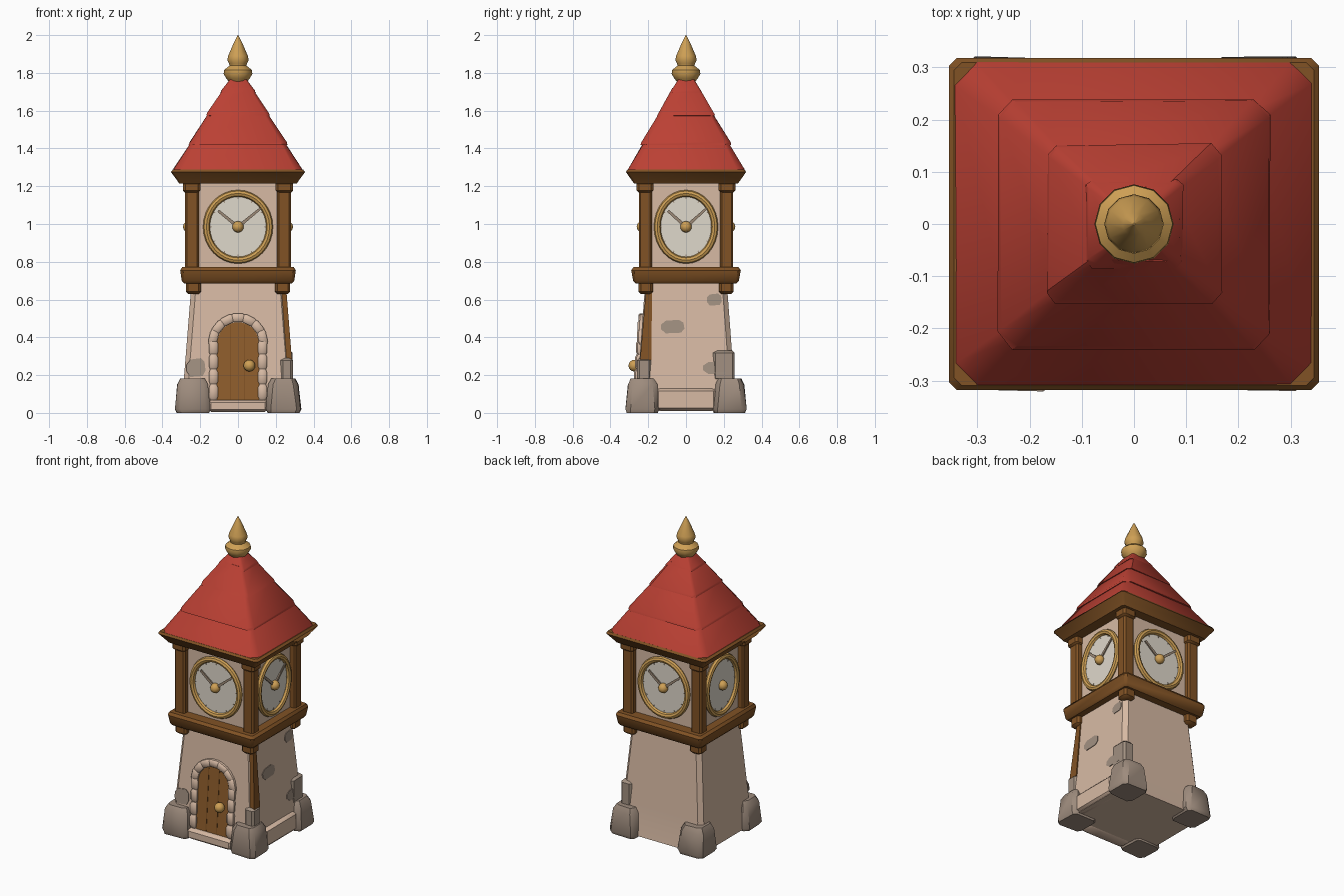
import bpy, bmesh, math, random
from mathutils import Matrix, Vector

if "Cube" in bpy.data.objects:
    bpy.data.objects.remove(bpy.data.objects["Cube"])

random.seed(4)


def mat(name, r, g, b):
    m = bpy.data.materials.new(name)
    m.diffuse_color = (r, g, b, 1)
    m.use_nodes = True
    m.node_tree.nodes["Principled BSDF"].inputs["Base Color"].default_value = m.diffuse_color
    return m


RED = mat("roof red", 0.50, 0.052, 0.034)
WOOD = mat("timber brown", 0.22, 0.085, 0.018)
DOOR = mat("door brown", 0.27, 0.11, 0.025)
PLASTER = mat("plaster cream", 0.68, 0.49, 0.37)
STONE = mat("corner stone", 0.34, 0.26, 0.205)
PATCH = mat("worn stone", 0.36, 0.28, 0.22)
GOLD = mat("gold", 0.62, 0.35, 0.09)
WHITE = mat("dial white", 0.74, 0.69, 0.60)
HAND = mat("hand taupe", 0.33, 0.25, 0.18)


def finish(name, bm, material, matrix=None):
    if matrix:
        bm.transform(matrix)
    bmesh.ops.recalc_face_normals(bm, faces=bm.faces)
    me = bpy.data.meshes.new(name)
    bm.to_mesh(me)
    bm.free()
    me.materials.append(material)
    ob = bpy.data.objects.new(name, me)
    bpy.context.collection.objects.link(ob)
    return ob


def skin(bm, rings):
    """Bridge equal-length vertex rings and cap both ends."""
    vs = [[bm.verts.new(p) for p in r] for r in rings]
    n = len(vs[0])
    for a, b in zip(vs, vs[1:]):
        for i in range(n):
            j = (i + 1) % n
            bm.faces.new((a[i], a[j], b[j], b[i]))
    bm.faces.new(vs[0][::-1])
    bm.faces.new(vs[-1])


def loft(name, material, sections, cx=0, cy=0, matrix=None, jitter=0):
    """Stack of chamfered rectangles: (z, half x, half y, chamfer)."""
    bm = bmesh.new()
    rings = []
    for z, a, b, c in sections:
        pts = [(a, c - b), (a, b - c), (a - c, b), (c - a, b),
               (-a, b - c), (-a, c - b), (c - a, -b), (a - c, -b)]
        rings.append([(cx + x + random.uniform(-jitter, jitter),
                       cy + y + random.uniform(-jitter, jitter), z) for x, y in pts])
    skin(bm, rings)
    return finish(name, bm, material, matrix)


def block(name, material, cx, cy, z0, z1, a, b, c=0.012, jitter=0):
    return loft(name, material, [(z0, a - c, b - c, c), (z0 + c, a, b, c),
                (z1 - c, a, b, c), (z1, a - c, b - c, c)], cx, cy, jitter=jitter)


def prism(name, material, pts, fy, depth, matrix=None):
    """Outline in x, z with its front at y = fy(z), extruded towards +y."""
    bm = bmesh.new()
    skin(bm, [[(x, fy(z), z) for x, z in pts], [(x, fy(z) + depth, z) for x, z in pts]])
    return finish(name, bm, material, matrix)


def front_y(z):
    return -0.267 + 0.074 * z


def right_y(z):      # right wall, before turning a quarter
    return -0.301 + 0.08 * z


TURN = [Matrix.Rotation(math.radians(a), 4, 'Z') for a in (0, 90, 180, 270)]
CORNERS = [(sx, sy) for sx in (-1, 1) for sy in (-1, 1)]

# Tapered lower tower and clock chamber
loft("tower_body", PLASTER, [(0.01, .298, .272, .03), (.1, .292, .26, .03),
     (.2, .285, .252, .025), (.45, .265, .234, .025), (.7, .245, .215, .025)])
loft("clock_chamber", PLASTER, [(.7, .245, .215, .01), (1.24, .245, .215, .01)])

# Timber belt and eaves
loft("belt_beam", WOOD, [(.685, .285, .265, .01), (.70, .298, .28, .015),
     (.755, .306, .29, .015), (.772, .295, .278, .01)])
loft("eaves_beam", WOOD, [(1.215, .312, .275, .01), (1.235, .325, .29, .015),
     (1.275, .355, .318, .015), (1.288, .345, .31, .015)])

# Corner posts, caps, brackets and foundation stones
for sx, sy in CORNERS:
    block("post", WOOD, sx * .243, sy * .215, .76, 1.22, .037, .035, .01)
    block("post_cap", WOOD, sx * .245, sy * .217, 1.165, 1.225, .046, .044)
    block("bracket", WOOD, sx * .236, sy * .213, .63, .70, .04, .038)
    loft("corner_stone", STONE, [(0, .083, .08, .02), (.02, .093, .09, .025),
         (.15, .08, .076, .025), (.183, .062, .06, .02)], sx * .24, sy * .23, jitter=.004)

# Tiled roof tiers, each with a small overhanging lip
for z0, a0, b0, z1, a1, b1 in [(1.275, .345, .312, 1.45, .235, .212),
                               (1.415, .262, .24, 1.60, .145, .132),
                               (1.57, .168, .152, 1.72, .073, .07),
                               (1.69, .092, .084, 1.775, .035, .035)]:
    c = a0 * .12
    loft("roof_tier", RED, [(z0, a0 - .02, b0 - .02, c), (z0 + .004, a0, b0, c),
         (z0 + .018, a0 - .006, b0 - .006, c), (z1, a1, b1, c * .5)], jitter=.003)

# Turned finial
bm = bmesh.new()
skin(bm, [[(r * math.cos(k * math.tau / 12), r * math.sin(k * math.tau / 12), z)
           for k in range(12)] for r, z in
          [(.045, 1.75), (.062, 1.77), (.076, 1.795), (.074, 1.815), (.045, 1.838),
           (.048, 1.85), (.057, 1.868), (.052, 1.89), (.022, 1.96), (.002, 2.0)]])
finish("finial", bm, GOLD)


# Clock on each side: dial, ring, ticks, hands and hub
def clock(turn, wall, rx, hands):
    rz, cz, n = .177, .985, 32
    circle = [(math.cos(k * math.tau / n), math.sin(k * math.tau / n)) for k in range(n)]
    prism("clock_dial", WHITE, [(rx * x, cz + rz * y) for x, y in circle],
          lambda z: -wall - .007, .012, turn)
    bm = bmesh.new()
    loops = []
    for x, y in circle:
        loops.append([bm.verts.new(((rx + .018 * math.cos(t)) * x, -wall - .008 - .018 * math.sin(t),
                      cz + (rz + .018 * math.cos(t)) * y))
                      for t in (q * math.tau / 8 for q in range(8))])
    for i in range(n):
        for q in range(8):
            a, b, r = loops[i], loops[(i + 1) % n], (q + 1) % 8
            bm.faces.new((a[q], b[q], b[r], a[r]))
    finish("clock_ring", bm, GOLD, turn)

    def bar(name, x0, z0, x1, z1, w0, w1, out):
        d = Vector((x1 - x0, z1 - z0)).normalized()
        px, pz = -d.y, d.x
        prism(name, HAND, [(x0 + px * w0, cz + z0 + pz * w0), (x1 + px * w1, cz + z1 + pz * w1),
              (x1 - px * w1, cz + z1 - pz * w1), (x0 - px * w0, cz + z0 - pz * w0)],
              lambda z: -wall - out, .007, turn)
    for k in range(12):
        s, c = math.sin(k * math.tau / 12), math.cos(k * math.tau / 12)
        bar("clock_tick", .83 * rx * s, .83 * rz * c, .93 * rx * s, .93 * rz * c, .002, .004, .009)
    if hands:
        bar("hour_hand", 0, 0, -.105 * rx / .167, .085, .009, .007, .017)
        bar("minute_hand", 0, 0, .12 * rx / .167, .098, .009, .006, .019)
    bm = bmesh.new()
    bmesh.ops.create_uvsphere(bm, u_segments=12, v_segments=8, radius=.03)
    finish("clock_hub", bm, GOLD, turn @ Matrix.Translation((0, -wall - .016, cz)))


for i, t in enumerate(TURN):
    clock(t, (.215, .245)[i % 2], (.167, .152)[i % 2], i != 3)

# Arched door with plank grooves and knob
arch = [(.11 * math.cos(k * math.pi / 12), .37 + .11 * math.sin(k * math.pi / 12)) for k in range(13)]
prism("door", DOOR, [(-.11, .06), (.11, .06)] + arch, lambda z: front_y(z) - .006, .03)
for x in (-.04, .035):
    prism("door_groove", WOOD, [(x - .003, .07), (x + .003, .07), (x + .003, .465), (x - .003, .465)],
          lambda z: front_y(z) - .008, .008)
bm = bmesh.new()
bmesh.ops.create_uvsphere(bm, u_segments=12, v_segments=8, radius=.031)
finish("door_knob", bm, GOLD, Matrix.Translation((.06, front_y(.25) - .025, .25)))

# Stone surround: blocks up both sides and around the arch
spots = [(s * .13, z, 0) for s in (-1, 1) for z in (.11, .19, .27, .345)]
spots += [(.133 * math.cos(a), .37 + .133 * math.sin(a), a)
          for a in (math.pi * (k + .5) / 7 for k in range(7))]
for x, z, a in spots:
    m = Matrix.Translation((x, front_y(z) + .002, z)) @ Matrix.Rotation(-a, 4, 'Y')
    h = .041 + random.uniform(-.002, .002)
    loft("arch_stone", PLASTER, [(-h, .016, .016, .008), (-h * .6, .023, .024, .008),
         (h * .6, .023, .024, .008), (h, .016, .016, .008)], matrix=m)
block("door_step", PLASTER, 0, -.255, .005, .068, .155, .045)
block("side_ledge", PLASTER, .275, 0, .01, .13, .036, .16, .015)


# Exposed stone patches on front and right walls
def patch(u, z, w, h, wall, turn):
    pts = [(u + sx * w, z + sz * h) for sx, sz in
           ((-1, -.4), (-.6, -1), (.7, -.9), (1, -.3), (.9, .6), (.5, 1), (-.6, .85), (-1, .3))]
    prism("stone_patch", PATCH, pts, lambda q: wall(q) - .004, .008, turn)


patch(-.222, .24, .05, .05, front_y, TURN[0])
for u, z, w, h in ((-.07, .457, .062, .036), (.15, .6, .04, .032), (.16, .24, .07, .034)):
    patch(u, z, w, h, right_y, TURN[1])
block("front_quoin", PATCH, .258, -.222, .17, .29, .033, .037)
block("back_quoin", PATCH, .25, .2, .17, .33, .038, .057)

# Exposed timber on the right wall beside the front corner
prism("corner_timber", WOOD, [(-.243, .28), (-.183, .28), (-.18, .65), (-.212, .65)],
      lambda z: right_y(z) - .007, .04, TURN[1])

# Smooth shading with crisp edges
bpy.ops.object.select_all(action='SELECT')
bpy.context.view_layer.objects.active = bpy.context.collection.objects[0]
bpy.ops.object.shade_smooth_by_angle(angle=math.radians(40))
